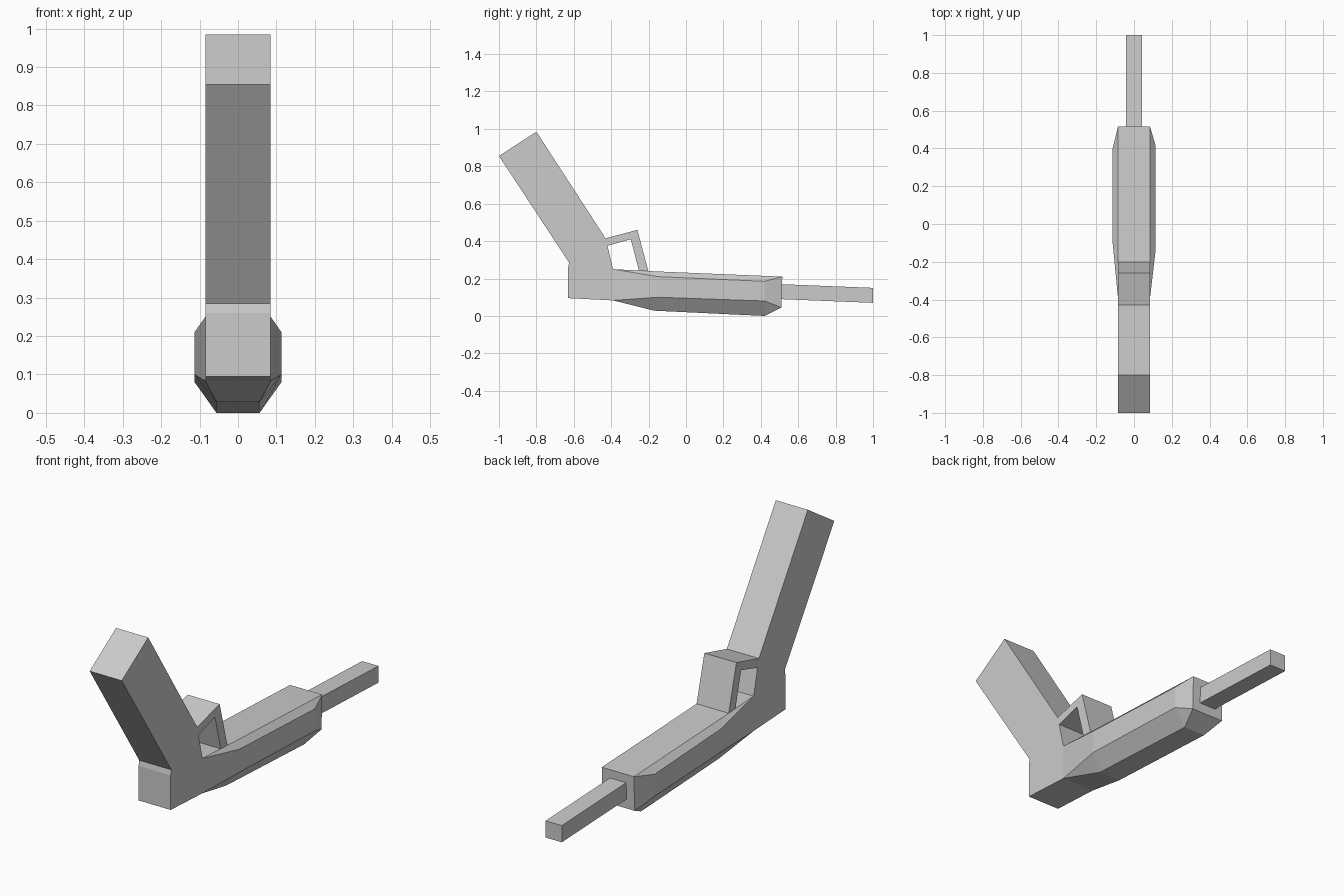
import bpy, bmesh

if "Cube" in bpy.data.objects:
    bpy.data.objects.remove(bpy.data.objects["Cube"])

HALF = 0.085  # half width of the grip, guard and body top


def finish(name, bm):
    bmesh.ops.remove_doubles(bm, verts=bm.verts, dist=0.0005)
    bmesh.ops.dissolve_degenerate(bm, edges=bm.edges, dist=0.0005)
    bmesh.ops.recalc_face_normals(bm, faces=bm.faces)
    mesh = bpy.data.meshes.new(name)
    bm.to_mesh(mesh)
    bm.free()
    obj = bpy.data.objects.new(name, mesh)
    bpy.context.collection.objects.link(obj)
    return obj


def loft(name, rings):
    """Skin a list of equal-length closed rings and cap both ends."""
    bm = bmesh.new()
    loops = [[bm.verts.new(p) for p in ring] for ring in rings]
    for a, b in zip(loops, loops[1:]):
        n = len(a)
        for i in range(n):
            j = (i + 1) % n
            bm.faces.new((a[i], a[j], b[j], b[i]))
    bm.faces.new(loops[0])
    bm.faces.new(loops[-1])
    return finish(name, bm)


def side_profile(name, pts, half):
    """Extrude a (y, z) outline across the width."""
    return loft(name, [[(x, y, z) for y, z in pts] for x in (-half, half)])


# Angled grip with its squared-off heel
side_profile("grip", [(-1, 0.855), (-0.80, 0.985), (-0.43, 0.415), (-0.42, 0.375),
                      (-0.39, 0.25), (-0.39, 0.083), (-0.63, 0.095),
                      (-0.63, 0.26), (-0.625, 0.285)], HALF)

# Full-width trigger guard
side_profile("trigger_guard", [(-0.43, 0.415), (-0.26, 0.46), (-0.20, 0.235),
                               (-0.25, 0.235), (-0.295, 0.41), (-0.42, 0.375)], HALF)

# Square barrel, tilted slightly
side_profile("barrel", [(0.50, 0.170), (1, 0.150), (1, 0.070), (0.50, 0.090)], 0.043)


# Body: eight-sided section tapering to a rectangle at both ends
def body_ring(top, upper, lower, bottom, shift=0.0):
    """Each level is (half width, y, z); shift moves the left bulge along y."""
    levels = (top, upper, lower, bottom)
    right = [(x, y, z) for x, y, z in levels]
    left = [(-x, y + (shift if i in (1, 2) else 0), z)
            for i, (x, y, z) in enumerate(levels)]
    return right + left[::-1]


WIDE, KEEL = 0.113, 0.056
rear_top, rear_low = (HALF, -0.39, 0.25), (HALF, -0.39, 0.083)
nose_top, nose_low = (HALF, 0.515, 0.21), (HALF, 0.51, 0.045)
loft("body", [
    body_ring(rear_top, rear_top, rear_low, rear_low),
    body_ring((HALF, -0.16, 0.238), (WIDE, -0.15, 0.21),
              (WIDE, -0.15, 0.10), (KEEL, -0.17, 0.028), 0.05),
    body_ring((HALF, 0.42, 0.214), (WIDE, 0.42, 0.185),
              (WIDE, 0.42, 0.08), (KEEL, 0.42, 0.0), -0.02),
    body_ring(nose_top, nose_top, nose_low, nose_low),
])
